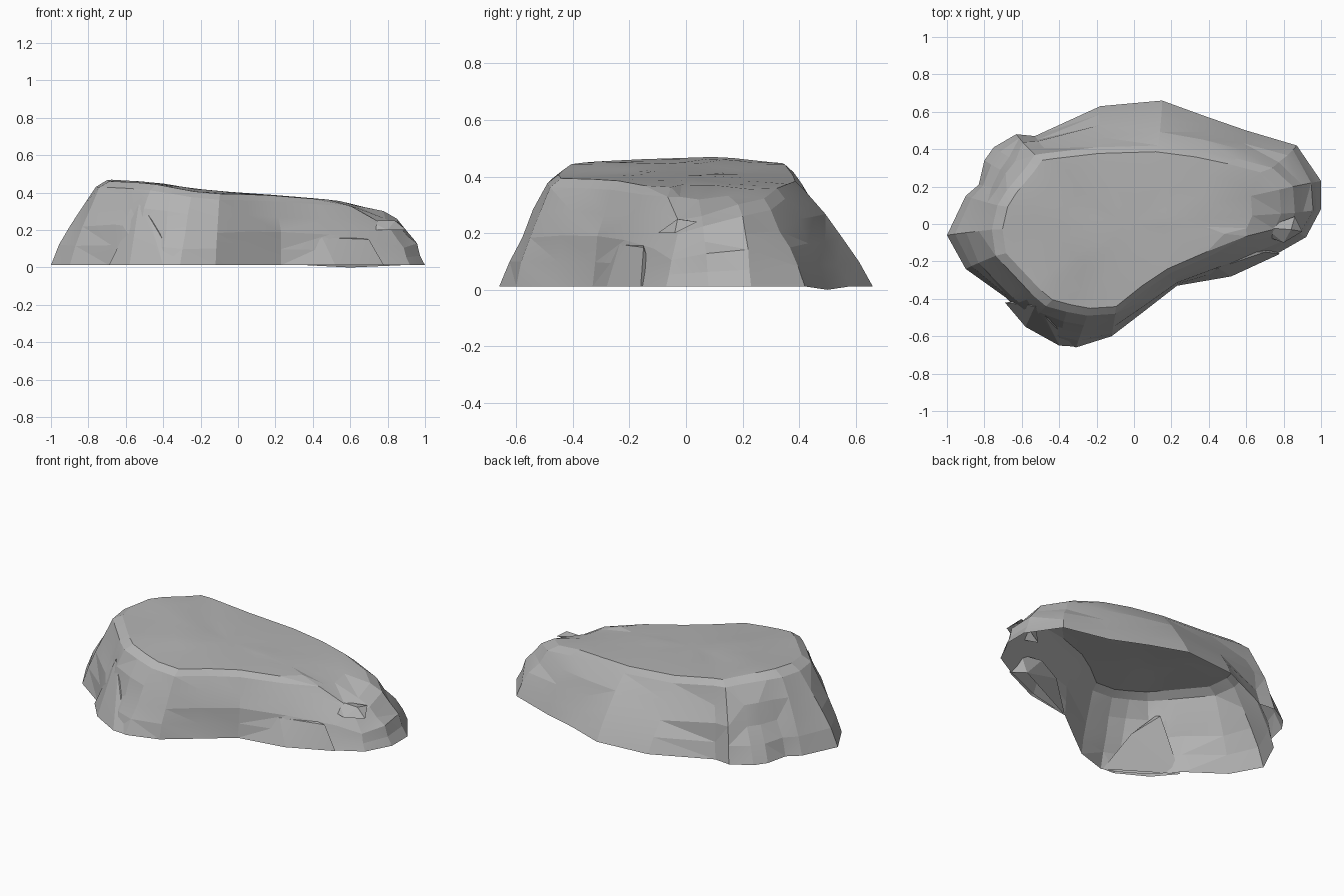
import bpy, bmesh, math
from mathutils import Vector, noise

if "Cube" in bpy.data.objects:
    bpy.data.objects.remove(bpy.data.objects["Cube"], do_unlink=True)

# Plain grey stone
stone = bpy.data.materials.new("grey_stone")
stone.use_nodes = True
grey = (0.45, 0.45, 0.45, 1)
stone.diffuse_color = grey
stone.node_tree.nodes["Principled BSDF"].inputs["Base Color"].default_value = grey

# Each column of the cliff: foot x, foot y, shoulder x, shoulder y
COLUMNS = [
    (1, .08, .86, .06), (1, .23, .85, .2), (.87, .42, .74, .3), (.6, .5, .55, .35),
    (.37, .58, .36, .39), (.15, .66, .13, .42), (-.18, .63, -.2, .41),
    (-.53, .47, -.46, .38), (-.63, .48, -.53, .37), (-.75, .41, -.58, .3),
    (-.8, .34, -.63, .24), (-.83, .21, -.68, .18), (-.9, .15, -.73, .1),
    (-1, -.06, -.76, -.03), (-.9, -.24, -.74, -.17), (-.69, -.39, -.58, -.34),
    (-.66, -.42, -.53, -.39), (-.56, -.53, -.47, -.44), (-.4, -.63, -.36, -.47),
    (-.31, -.66, -.25, -.49), (-.12, -.6, -.1, -.48), (.05, -.47, .05, -.36),
    (.23, -.33, .2, -.26), (.52, -.26, .43, -.16), (.78, -.15, .66, -.07),
    (.92, -.07, .82, -.03)]
CREST = [(-1, .44), (-.7, .466), (-.45, .455), (-.2, .415), (.2, .388),
         (.55, .36), (.65, .335), (.9, .29)]
CENTRE = Vector((-.05, 0))
FOOT = .012


def top_height(x, y):
    """Height of the sloping plateau, with a worn step at the front right."""
    z = CREST[-1][1]
    for (x0, z0), (x1, z1) in zip(CREST, CREST[1:]):
        if x0 <= x <= x1:
            z = z0 + (z1 - z0) * (x - x0) / (x1 - x0)
            break
    worn = .08 * math.exp(-((x - .8) ** 2 + (y + .05) ** 2) / .025)
    return z - worn - .07 * y * y


def wall_ring(t):
    """Cliff ring at a fraction t of the way from foot to shoulder."""
    ring = []
    for fx, fy, sx, sy in COLUMNS:
        foot, shoulder = Vector((fx, fy)), Vector((sx, sy))
        p = foot.lerp(shoulder, t)
        out = (foot - CENTRE).normalized()
        belly = math.sin(math.pi * t)
        rough = noise.noise(Vector((fx * 4, fy * 4, t * 3)))
        p += out * belly * (.015 + .025 * rough)
        z = FOOT + (top_height(sx, sy) - .03 - FOOT) * t
        if t == 0 and fx == .6:
            z = 0
        ring.append((p.x, p.y, z + .02 * belly * rough))
    return ring


def plateau_ring(scale):
    """Ring of the flat top, shrunk towards the centre."""
    ring = []
    for column in COLUMNS:
        p = CENTRE + (Vector(column[2:]) - CENTRE) * scale
        ripple = .008 * noise.noise(Vector((p.x * 4, p.y * 4, 1)))
        ring.append((p.x, p.y, top_height(p.x, p.y) + ripple))
    return ring


def finish(name, bm, angle):
    bmesh.ops.recalc_face_normals(bm, faces=bm.faces)
    mesh = bpy.data.meshes.new(name)
    bm.to_mesh(mesh)
    bm.free()
    mesh.materials.append(stone)
    obj = bpy.data.objects.new(name, mesh)
    bpy.context.collection.objects.link(obj)
    bpy.ops.object.select_all(action='DESELECT')
    obj.select_set(True)
    bpy.context.view_layer.objects.active = obj
    bpy.ops.object.shade_smooth_by_angle(angle=math.radians(angle))
    return obj


# Hollow rock shell, open underneath
bm = bmesh.new()
rings = [wall_ring(t) for t in (0, .25, .5, .75, 1)]
rings += [plateau_ring(s) for s in (.92, .75, .5, .25)]
loops = [[bm.verts.new(p) for p in ring] for ring in rings]
count = len(COLUMNS)
for low, high in zip(loops, loops[1:]):
    for i in range(count):
        j = (i + 1) % count
        bm.faces.new((low[i], low[j], high[j], high[i]))
peak = bm.verts.new((*CENTRE, top_height(*CENTRE)))
for i in range(count):
    bm.faces.new((loops[-1][i], loops[-1][(i + 1) % count], peak))
bmesh.ops.triangulate(bm, faces=bm.faces, quad_method='SHORT_EDGE')
finish("rock_shell", bm, 9)


def slab(name, points):
    """Split-off angular slab leaning on the cliff, open underneath."""
    bm = bmesh.new()
    for p in points:
        bm.verts.new(p)
    bmesh.ops.convex_hull(bm, input=bm.verts)
    bmesh.ops.recalc_face_normals(bm, faces=bm.faces)
    under = [f for f in bm.faces if f.normal.z < -.7]
    bmesh.ops.delete(bm, geom=under, context='FACES')
    finish(name, bm, 9)


# Ledge along the front right foot
slab("front_ledge", [
    (.23, -.33, FOOT), (.52, -.28, FOOT), (.78, -.16, FOOT), (.7, -.1, FOOT),
    (.45, -.235, .16), (.7, -.15, .15), (.55, -.15, .17), (.4, -.2, .13)])

# Cracked wedge on the front left
slab("front_left_wedge", [
    (-.69, -.42, FOOT), (-.58, -.55, FOOT), (-.4, -.65, FOOT), (-.32, -.655, FOOT),
    (-.53, -.44, .34), (-.48, -.49, .28), (-.4, -.5, .2), (-.53, -.4, .32)])

# Small jutting shelf at the right end
slab("right_shelf", [
    (.66, -.05, .2), (.8, -.1, .2), (.9, -.04, .2), (.86, .04, .24),
    (.84, -.03, .25), (.7, -.02, .25)])
